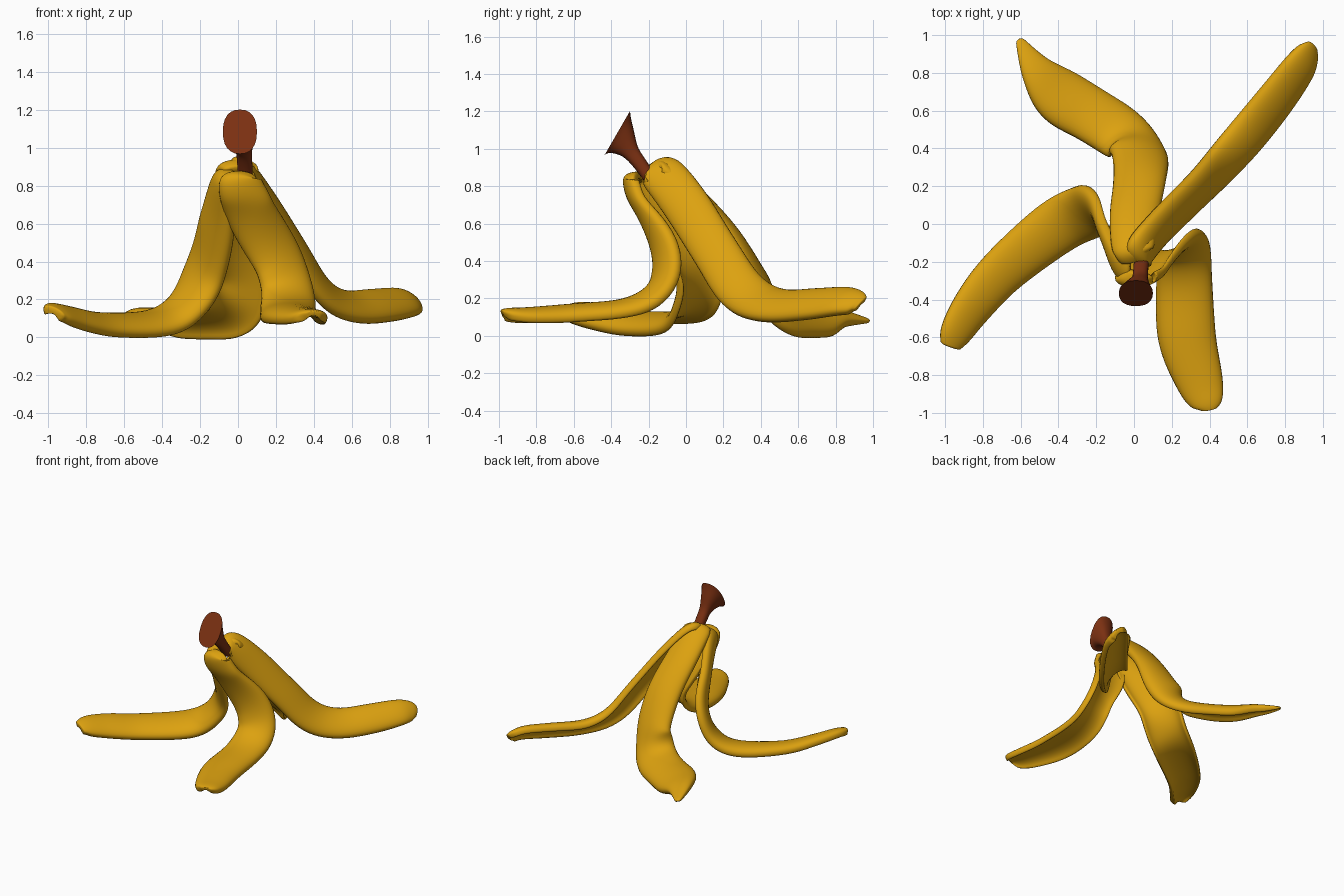
import bpy, math
from mathutils import Vector as V

if "Cube" in bpy.data.objects:
    bpy.data.objects.remove(bpy.data.objects["Cube"])


def material(name, col):
    m = bpy.data.materials.new(name)
    m.diffuse_color = (*col, 1)
    m.use_nodes = True
    m.node_tree.nodes["Principled BSDF"].inputs["Base Color"].default_value = m.diffuse_color
    return m


def make(name, verts, faces, mat):
    me = bpy.data.meshes.new(name)
    me.from_pydata(verts, [], faces)
    me.update()
    ob = bpy.data.objects.new(name, me)
    bpy.context.collection.objects.link(ob)
    me.materials.append(mat)
    me.polygons.foreach_set("use_smooth", [True] * len(me.polygons))
    return ob


def smooth_rows(rows, steps=4):
    # Catmull-Rom interpolation of every column
    out = []
    for i in range(len(rows) - 1):
        p = [rows[max(i - 1, 0)], rows[i], rows[i + 1], rows[min(i + 2, len(rows) - 1)]]
        for s in range(steps):
            t = s / steps
            out.append([0.5 * (2 * b + (c - a) * t + (2 * a - 5 * b + 4 * c - d) * t * t
                               + (3 * b - a - 3 * c + d) * t ** 3) for a, b, c, d in zip(*p)])
    return out + [list(rows[-1])]


def loft(name, loops, mat):
    # closed loops skinned into a capped tube
    n = len(loops[0])
    faces = [(i * n + j, i * n + (j + 1) % n, (i + 1) * n + (j + 1) % n, (i + 1) * n + j)
             for i in range(len(loops) - 1) for j in range(n)]
    last = (len(loops) - 1) * n
    faces += [tuple(range(n))[::-1], tuple(range(last, last + n))]
    return make(name, [p for lp in loops for p in lp], faces, mat)


def peel(name, rows, mat, n=9, depth=0.45, thick=0.04):
    # rows: ridge x, y, z, half width, outward normal hint
    rows = smooth_rows(rows)
    pts = [V(r[:3]) for r in rows]
    loops = []
    for i, r in enumerate(rows):
        t = (pts[min(i + 1, len(pts) - 1)] - pts[max(i - 1, 0)]).normalized()
        nrm = V(r[4:7])
        nrm = (nrm - t * nrm.dot(t)).normalized()
        side = nrm.cross(t)
        w = max(r[3], 0.015)
        th = min(thick, w * 0.6)
        us = [-1 + 2 * j / (n - 1) for j in range(n)]

        def arc(u, k, drop):
            return (pts[i] + side * (k * w * math.sin(u * 1.45) / math.sin(1.45))
                    - nrm * (w * depth * u * u + drop))
        loops.append([arc(u, 1, 0) for u in us]
                     + [arc(u, max(1 - 0.5 * th / w, 0.7), th) for u in us[::-1]])
    ob = loft(name, [lp[::-1] for lp in loops], mat)
    su = ob.modifiers.new("smooth", "SUBSURF")
    su.levels = su.render_levels = 1
    return ob


yellow = material("peel_yellow", (0.72, 0.36, 0.005))
brown = material("stem_brown", (0.2, 0.03, 0.006))

# Back right strip
peel("peel_back_right", [
    (0.02, -0.21, 0.90, .08, .4, -.2, 1), (0.075, -0.155, 0.91, .12, .7, -.3, .7),
    (0.20, -0.02, 0.73, .13, .85, -.3, .45), (0.36, 0.14, 0.48, .13, .8, -.3, .5),
    (0.49, 0.28, 0.28, .135, .7, -.3, .6), (0.62, 0.44, 0.21, .13, .47, -.38, .8),
    (0.78, 0.64, 0.215, .125, .47, -.38, .8), (0.90, 0.81, 0.225, .11, .5, -.38, .8),
    (0.95, 0.90, 0.205, .085, .5, -.38, .7), (0.965, 0.94, 0.18, .05, .5, -.38, .7)], yellow)

# Front right strip
peel("peel_front_right", [
    (0.03, -0.26, 0.88, .08, 0, -.4, 1), (0.01, -0.335, 0.85, .11, 0, -1, .4),
    (0.03, -0.32, 0.74, .13, 0, -1, -.1),
    (0.08, -0.25, 0.61, .14, -.1, -1, -.2), (0.23, -0.165, 0.42, .145, .3, -.9, .1),
    (0.28, -0.19, 0.28, .15, .25, -.75, .6), (0.27, -0.34, 0.20, .155, .05, -.3, 1),
    (0.28, -0.60, 0.175, .16, 0, 0, 1), (0.35, -0.84, 0.155, .13, 0, 0, 1),
    (0.39, -0.95, 0.15, .09, 0, 0, 1), (0.40, -0.99, 0.14, .04, 0, 0, 1)], yellow)

# Front left strip
peel("peel_front_left", [
    (-0.02, -0.24, 0.88, .08, -.5, -.2, 1), (-0.125, -0.22, 0.84, .10, -1, -.4, .3),
    (-0.16, -0.11, 0.60, .14, -.75, -.65, .1), (-0.22, 0.02, 0.38, .16, -.6, -.65, .4),
    (-0.30, 0.02, 0.22, .16, -.35, -.45, .8), (-0.43, -0.05, 0.135, .155, 0, -.3, 1),
    (-0.68, -0.26, 0.12, .135, .15, -.3, 1), (-0.83, -0.44, 0.145, .12, .25, -.4, 1),
    (-0.93, -0.59, 0.165, .095, .3, -.45, 1), (-0.965, -0.66, 0.155, .06, .3, -.5, 1)], yellow)

# Back left strip
peel("peel_back_left", [
    (0.01, -0.21, 0.90, .08, 0, 0, 1), (-0.01, -0.12, 0.94, .115, -.1, .4, 1),
    (0.0, 0.08, 0.79, .135, 0, .7, .7), (0.03, 0.29, 0.56, .145, 0, .8, .6),
    (0.04, 0.44, 0.31, .16, .2, .9, .45), (-0.05, 0.51, 0.165, .165, .25, .5, .9),
    (-0.21, 0.60, 0.135, .16, .2, .35, 1), (-0.38, 0.70, 0.14, .16, .2, .3, 1),
    (-0.51, 0.83, 0.14, .095, .2, .3, 1), (-0.61, 0.985, 0.09, .02, .2, .2, 1)], yellow)

# Stem with flared, cut end: x, y, z, half width, half height, tilt of the ring
loops, seg = [], 24
for x, y, z, hw, hh, tilt in smooth_rows([
        (.04, -.19, .84, .04, .035, 36), (.035, -.25, .925, .04, .038, 37),
        (.03, -.30, .99, .045, .05, 40), (.015, -.347, 1.06, .075, .1, 55),
        (.01, -.367, 1.085, .09, .135, 60)]):
    up = V((0, math.cos(math.radians(tilt)), math.sin(math.radians(tilt))))
    ring = []
    for k in range(seg):
        c, s = math.cos(math.tau * k / seg), math.sin(math.tau * k / seg)
        c, s = (math.copysign(abs(q) ** 0.85, q) for q in (c, s))
        ring.append(V((x + hw * c, y, z)) + up * hh * s)
    loops.append(ring)
stem = loft("stem", loops, brown)
bpy.context.view_layer.objects.active = stem
stem.select_set(True)
bpy.ops.object.shade_smooth_by_angle(angle=math.radians(35))
